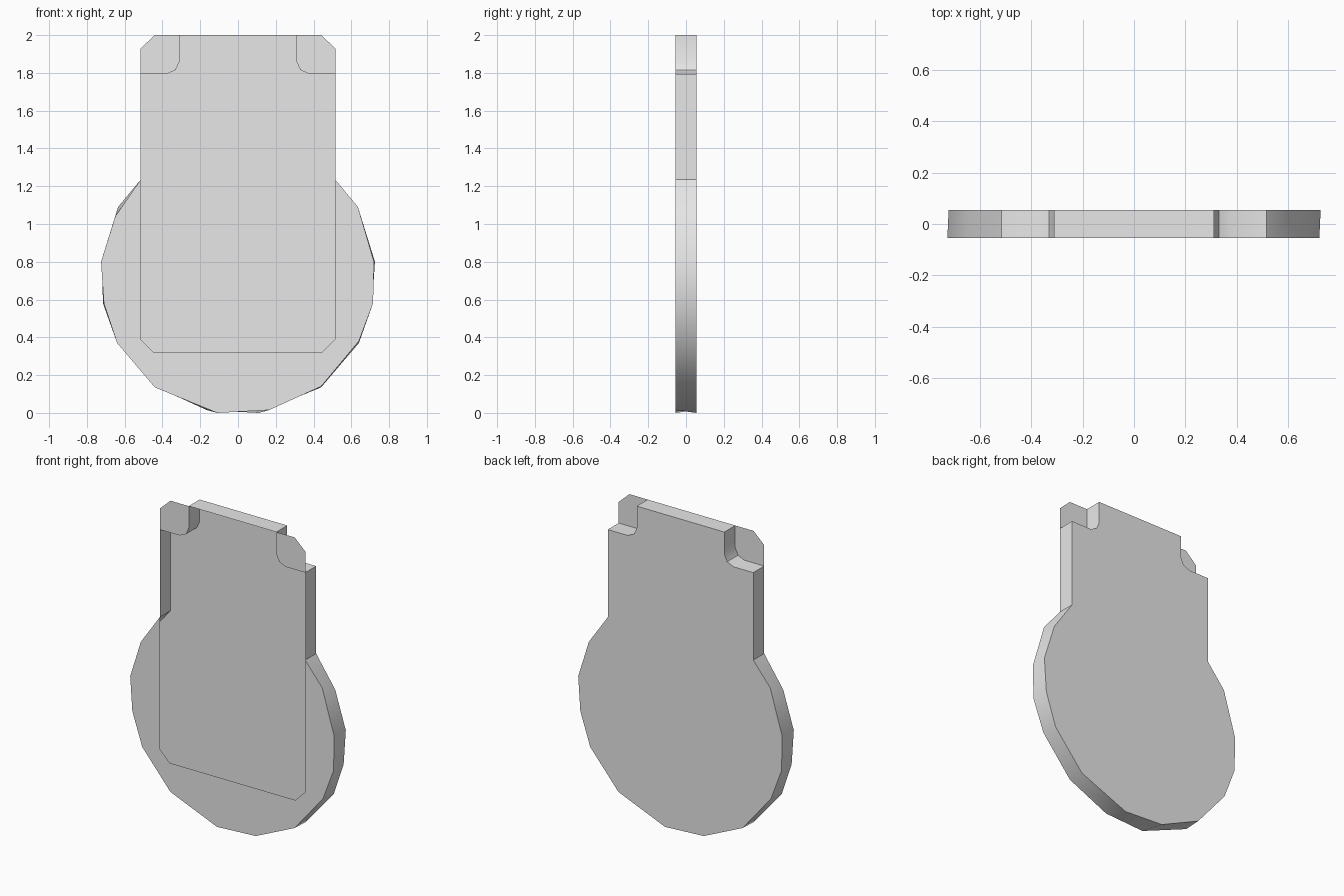
import bpy
import bmesh
import math

default_cube = bpy.data.objects.get("Cube")
if default_cube:
    bpy.data.objects.remove(default_cube, do_unlink=True)

FRONT, BACK = -0.055, 0.055
SIDE, TOP, SHELF, NECK = 0.515, 2.0, 1.795, 1.235

grey = bpy.data.materials.new("light_grey")
grey.use_nodes = True
grey.diffuse_color = (0.8, 0.8, 0.8, 1)
grey.node_tree.nodes["Principled BSDF"].inputs["Base Color"].default_value = (0.8, 0.8, 0.8, 1)


def mirrored(points):
    """Mirror a profile across x = 0, keeping its turning direction."""
    return [(-x, z) for x, z in reversed(points)]


def ring(bm, points, y):
    return [bm.verts.new((x, y, z)) for x, z in points]


def finish(bm, name):
    mesh = bpy.data.meshes.new(name)
    bm.to_mesh(mesh)
    bm.free()
    mesh.materials.append(grey)
    obj = bpy.data.objects.new(name, mesh)
    bpy.context.collection.objects.link(obj)
    bpy.ops.object.select_all(action="DESELECT")
    obj.select_set(True)
    bpy.context.view_layer.objects.active = obj
    bpy.ops.object.shade_smooth_by_angle(angle=math.radians(35))
    return obj


# Rounded lower edge, from the left neck down and around to the right neck
disc = [(-SIDE, NECK), (-0.65, 1.04), (-0.725, 0.8), (-0.71, 0.58),
        (-0.64, 0.37), (-0.44, 0.135), (-0.11, 0), (0.165, 0.015),
        (0.44, 0.14), (0.64, 0.38), (0.715, 0.58), (0.72, 0.8),
        (0.635, 1.09), (SIDE, NECK)]

# Rounded notch in the upper corner
notch = [(SIDE, SHELF), (0.375, SHELF), (0.33, 1.815), (0.31, 1.86), (0.31, TOP)]
top_edge = notch + mirrored(notch)

# Shell: solid back, outer walls, front open inside a chamfered rectangle
bm = bmesh.new()
front = ring(bm, disc + top_edge, FRONT)
back = ring(bm, mirrored(disc) + top_edge, BACK)
count = len(front)
bm.faces.new(list(reversed(back)))
for i in range(count):
    j = (i + 1) % count
    bm.faces.new((front[j], front[i], back[i], back[j]))

# Front rim around the lower part of the opening
opening = [(SIDE, 0.39), (0.445, 0.32)]
rim = ring(bm, opening + mirrored(opening), FRONT)
bm.faces.new(front[:len(disc)] + rim)
bm.normal_update()
finish(bm, "shell")

# Thin chamfered tabs across the front of the notches
tab = notch + [(0.44, TOP), (SIDE, 1.93)]
for name, profile in (("left_corner_tab", tab), ("right_corner_tab", mirrored(tab))):
    bm = bmesh.new()
    face = bm.faces.new(ring(bm, profile, FRONT))
    face.normal_update()
    if face.normal.y > 0:
        face.normal_flip()
    finish(bm, name)
